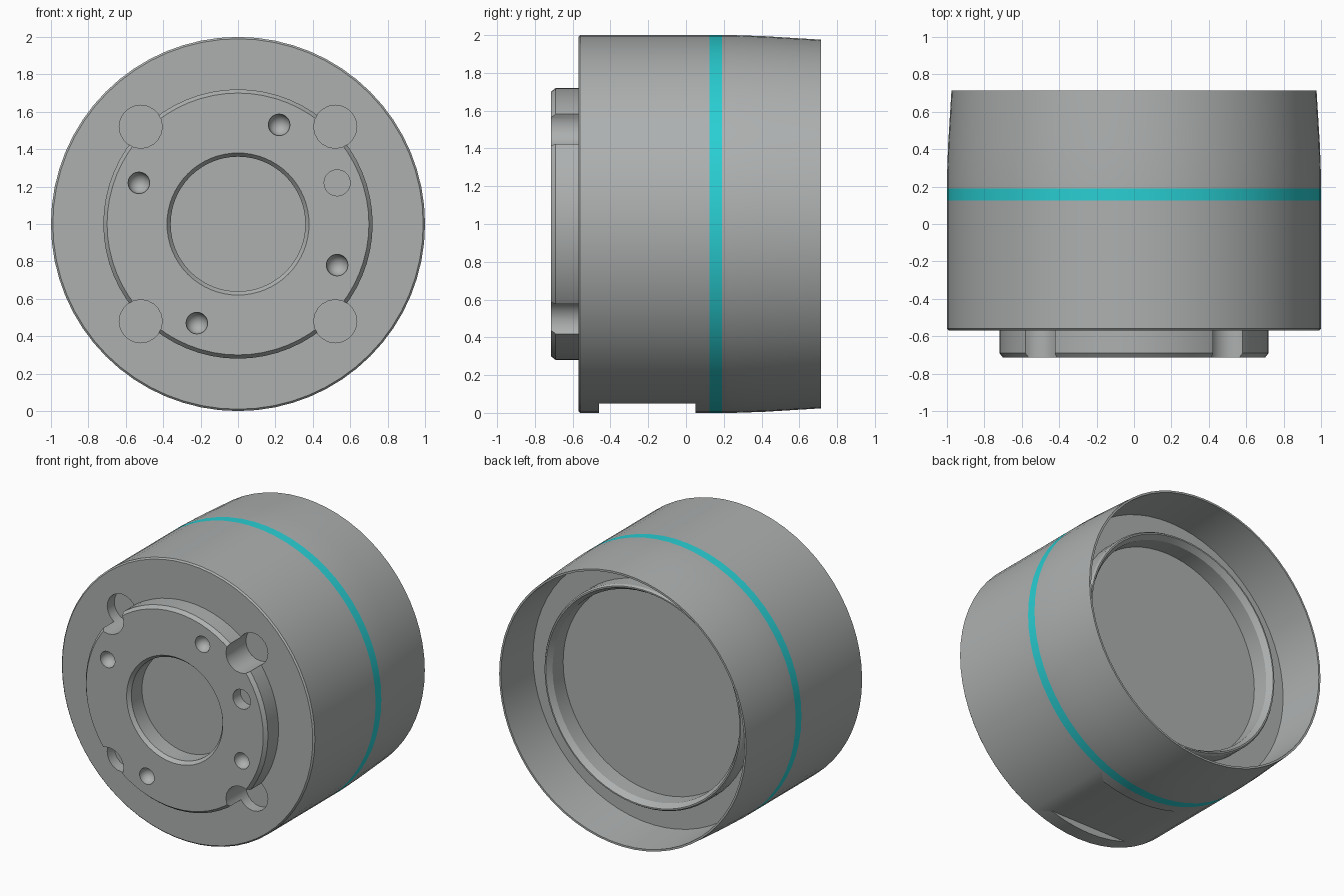
import bpy, bmesh, math
from mathutils import Matrix

if "Cube" in bpy.data.objects:
    bpy.data.objects.remove(bpy.data.objects["Cube"])

SEG = 64


def material(name, rgb):
    m = bpy.data.materials.new(name)
    m.diffuse_color = (*rgb, 1)
    m.use_nodes = True
    m.node_tree.nodes["Principled BSDF"].inputs["Base Color"].default_value = m.diffuse_color
    return m


GREY = material("metal grey", (0.42, 0.435, 0.435))
CYAN = material("cyan", (0.022, 0.62, 0.65))


def add_object(name, bm, mat):
    bmesh.ops.recalc_face_normals(bm, faces=bm.faces)
    me = bpy.data.meshes.new(name)
    bm.to_mesh(me)
    bm.free()
    ob = bpy.data.objects.new(name, me)
    me.materials.append(mat)
    bpy.context.collection.objects.link(ob)
    return ob


def lathe(name, profile, mat, centre=(0, 1), seg=SEG):
    """Revolve a closed (radius, y) profile around an axis parallel to y."""
    bm = bmesh.new()
    rings = []
    for i in range(seg):
        a = 2 * math.pi * i / seg
        rings.append([bm.verts.new((centre[0] + r * math.cos(a), y,
                                    centre[1] + r * math.sin(a))) for r, y in profile])
    n = len(profile)
    for i in range(seg):
        p, q = rings[i], rings[(i + 1) % seg]
        for j in range(n):
            k = (j + 1) % n
            if profile[j][0] == 0 and profile[k][0] == 0:
                continue
            bm.faces.new((p[j], p[k], q[k], q[j]))
    bmesh.ops.remove_doubles(bm, verts=bm.verts, dist=1e-5)
    return add_object(name, bm, mat)


def cut(target, cutter):
    """Subtract the cutter from the target and remove it."""
    mod = target.modifiers.new("cut", 'BOOLEAN')
    mod.operation = 'DIFFERENCE'
    mod.solver = 'EXACT'
    mod.object = cutter
    cutter.hide_render = True
    bpy.context.view_layer.objects.active = target
    bpy.ops.object.modifier_apply(modifier=mod.name)
    bpy.data.objects.remove(cutter)


def smooth(ob):
    bpy.ops.object.select_all(action='DESELECT')
    ob.select_set(True)
    bpy.context.view_layer.objects.active = ob
    bpy.ops.object.shade_smooth_by_angle(angle=math.radians(25))


# Front housing with the raised mounting boss and its central bore
front = lathe("front_housing", [
    (0, -0.57), (0.36, -0.57), (0.36, -0.69), (0.38, -0.715), (0.70, -0.715),
    (0.72, -0.69), (0.72, -0.57), (0.99, -0.57), (1, -0.56), (1, 0.125), (0, 0.125)], GREY)

# Four large bolt pockets across the boss edge
for sx in (-1, 1):
    for sz in (-1, 1):
        cut(front, lathe("pocket_cutter",
                         [(0, -0.9), (0.115, -0.9), (0.115, -0.49), (0, -0.49)],
                         GREY, (0.52 * sx, 1 + 0.52 * sz), 20))

# Four small rounded holes and one flat pin hole in the boss face
R = 0.058
dome = [(0, -0.9), (R, -0.9)] + [
    (R * math.cos(t * math.pi / 10), -0.71 + R * math.sin(t * math.pi / 10)) for t in range(5)
] + [(0, -0.71 + R)]
for x, z in ((0.22, 1.53), (-0.53, 1.22), (0.53, 0.78), (-0.22, 0.47)):
    cut(front, lathe("hole_cutter", dome, GREY, (x, z), 20))
cut(front, lathe("pin_cutter", [(0, -0.9), (0.07, -0.9), (0.07, -0.63), (0, -0.63)],
                 GREY, (0.53, 1.22), 20))

# Flat milled into the underside
bm = bmesh.new()
bmesh.ops.create_cube(bm, size=1, matrix=Matrix.Translation((0, -0.205, -0.05))
                      @ Matrix.Diagonal((1.2, 0.51, 0.2, 1)))
cut(front, add_object("flat_cutter", bm, GREY))

# Coloured band
band = lathe("accent_band", [(0.9, 0.125), (1, 0.125), (1, 0.19), (0.9, 0.19)], CYAN)

# Rear shroud: tapered thin skirt around a recessed floor
shroud = lathe("rear_shroud", [
    (0, 0.19), (1, 0.19), (1, 0.25), (0.994, 0.42), (0.976, 0.715),
    (0.962, 0.715), (0.95, 0.37), (0.75, 0.37), (0.75, 0.30), (0, 0.30)], GREY)

# Raised retaining ring and the glass-like disc inside it
ring = lathe("retaining_ring", [
    (0.785, 0.36), (0.785, 0.475), (0.775, 0.49), (0.765, 0.49), (0.74, 0.45), (0.74, 0.30)], GREY)
disc = lathe("lens_disc", [(0, 0.29), (0.745, 0.29), (0.745, 0.33), (0, 0.33)], GREY)

for ob in (front, band, shroud, ring, disc):
    smooth(ob)
